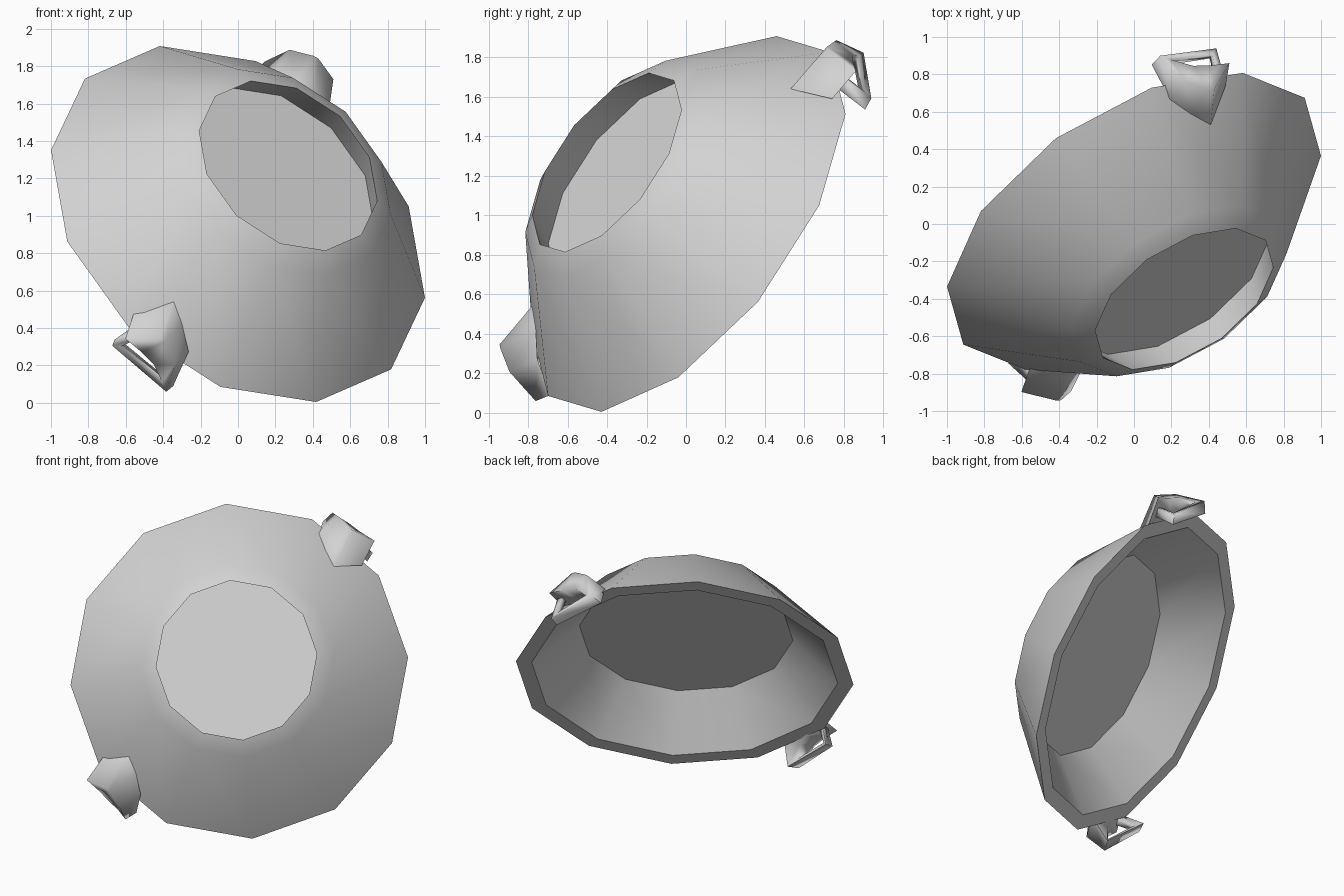
import bpy, bmesh, math
from mathutils import Vector, Matrix, Quaternion

cube = bpy.data.objects.get("Cube")
if cube:
    bpy.data.objects.remove(cube, do_unlink=True)

SIDES = 12
CENTRE = Vector((0, 0.015, 0.956))
AXIS = Vector((0.459, -0.711, 0.533)).normalized()
ACROSS = Vector((1, 0.35, -0.395))
ACROSS = (ACROSS - AXIS * ACROSS.dot(AXIS)).normalized()
SIDE = AXIS.cross(ACROSS)

# One plain grey for everything
grey = bpy.data.materials.new("plain_grey")
grey.use_nodes = True
colour = (0.65, 0.65, 0.65, 1)
grey.diffuse_color = colour
grey.node_tree.nodes["Principled BSDF"].inputs["Base Color"].default_value = colour


def loft(name, rings, angle):
    """Skin a list of equal-sized point rings and cap both ends."""
    bm = bmesh.new()
    loops = [[bm.verts.new(p) for p in ring] for ring in rings]
    count = len(loops[0])
    for lower, upper in zip(loops, loops[1:]):
        for i in range(count):
            j = (i + 1) % count
            bm.faces.new((lower[i], lower[j], upper[j], upper[i]))
    bm.faces.new(loops[0][::-1])
    bm.faces.new(loops[-1])
    bmesh.ops.recalc_face_normals(bm, faces=bm.faces)
    mesh = bpy.data.meshes.new(name)
    bm.to_mesh(mesh)
    bm.free()
    mesh.materials.append(grey)
    obj = bpy.data.objects.new(name, mesh)
    bpy.context.collection.objects.link(obj)
    bpy.ops.object.select_all(action='DESELECT')
    obj.select_set(True)
    bpy.context.view_layer.objects.active = obj
    bpy.ops.object.shade_smooth_by_angle(angle=math.radians(angle))


def circle(radius, height):
    steps = [math.tau * i / SIDES for i in range(SIDES)]
    return [CENTRE + AXIS * height + radius * (ACROSS * math.cos(a) + SIDE * math.sin(a))
            for a in steps]


# Bowl: undercut foot recess, rounded shoulder, sloping outside, flat rim, inside
profile = [(0.62, 0.39), (0.538, 0.585), (0.65, 0.525), (1.13, 0), (1.025, 0), (0.715, 0.315)]
loft("bowl", [circle(r, h) for r, h in profile], 35)

# Handle: a heavy four-cornered end that tapers into a thin bent bar
END = [Vector(p) for p in ((0.41, 0.53, 1.64), (0.43, 0.72, 1.84),
                           (0.51, 0.86, 1.73), (0.49, 0.74, 1.59))]
MIDDLE = sum(END, Vector()) / 4
# Centre line after the end, with the size relative to the end
path = [((0.36, 0.73, 1.75), 0.8), ((0.26, 0.765, 1.8), 0.62), ((0.15, 0.87, 1.79), 0.32),
        ((0.42, 0.91, 1.585), 0.25), ((0.45, 0.8, 1.67), 0.22)]


def handle(name, turn):
    points = [MIDDLE] + [Vector(p) for p, size in path]
    offsets = [p - MIDDLE for p in END]
    heading = (END[3] - END[1]).cross(END[2] - END[0]).normalized()
    if heading.dot(points[1] - points[0]) < 0:
        heading.negate()
    roll = Quaternion()
    rings = [END]
    for i, (_, size) in enumerate(path, 1):
        # Carry the cross-section along the bends without twisting it
        before = (points[i] - points[i - 1]).normalized()
        after = (points[min(i + 1, len(path))] - points[i]).normalized()
        along = (before + after).normalized()
        roll = heading.rotation_difference(along) @ roll
        heading = along
        rings.append([points[i] + roll @ (o * size) for o in offsets])
    spin = (Matrix.Translation(CENTRE) @ Matrix.Rotation(math.radians(turn), 4, AXIS)
            @ Matrix.Translation(-CENTRE))
    loft(name, [[spin @ q for q in ring] for ring in rings], 95)


handle("upper_handle", 0)
handle("lower_handle", 172)
